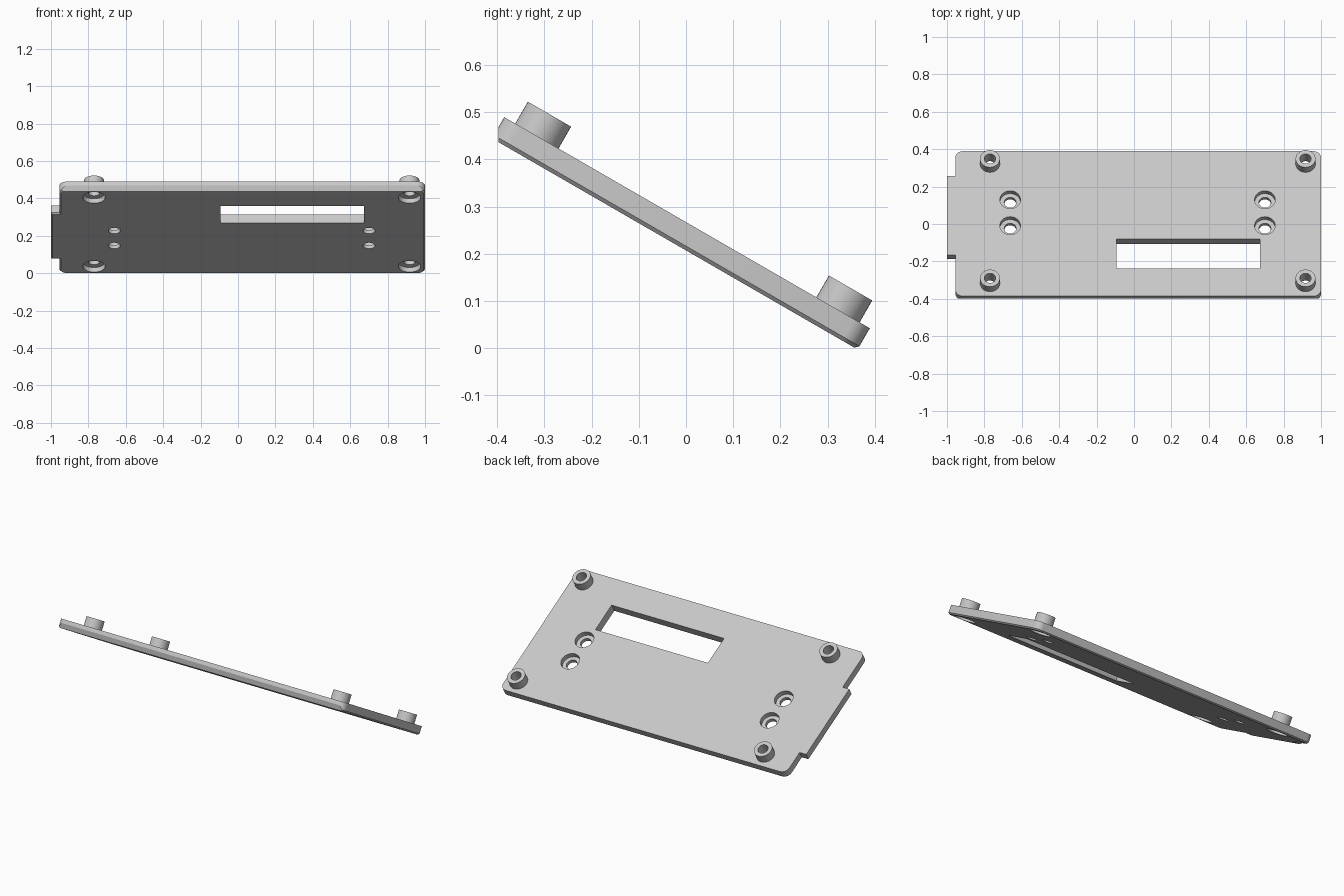
import bpy, bmesh
from math import radians, cos, sin, pi
from mathutils import Matrix, Vector

cube = bpy.data.objects.get("Cube")
if cube:
    bpy.data.objects.remove(cube, do_unlink=True)

# Tilted frame: local z = 0 is the upper surface of the plate
FRAME = Matrix.Translation((0, 0, 0.267)) @ Matrix.Rotation(radians(-30), 4, 'X')
THICK = 0.052
SEGS = 40

grey = bpy.data.materials.new("light_grey")
grey.use_nodes = True
colour = (0.58, 0.58, 0.58, 1)
grey.diffuse_color = colour
grey.node_tree.nodes["Principled BSDF"].inputs["Base Color"].default_value = colour


def finish(name, bm):
    """Tilt the mesh into place and turn it into an object."""
    bmesh.ops.recalc_face_normals(bm, faces=bm.faces)
    mesh = bpy.data.meshes.new(name)
    bm.to_mesh(mesh)
    bm.free()
    mesh.materials.append(grey)
    obj = bpy.data.objects.new(name, mesh)
    bpy.context.collection.objects.link(obj)
    return obj


def smooth(obj):
    obj.data.shade_smooth()
    obj.data.set_sharp_from_angle(angle=radians(30))


def lathe(bm, x, y, profile, ring=False):
    """Revolve (radius, height) pairs about a vertical axis; ring closes the profile."""
    loops = [[bm.verts.new((x + r * cos(2 * pi * i / SEGS), y + r * sin(2 * pi * i / SEGS), z))
              for i in range(SEGS)] for r, z in profile]
    pairs = list(zip(loops, loops[1:]))
    if ring:
        pairs.append((loops[-1], loops[0]))
    else:
        bm.faces.new(loops[0])
        bm.faces.new(loops[-1])
    for a, b in pairs:
        for i in range(SEGS):
            j = (i + 1) % SEGS
            bm.faces.new((a[i], a[j], b[j], b[i]))


# Plate outline: four rounded corners and a square tab on one side
LEFT, RIGHT, FRONT, BACK, R = -0.955, 1.0, -0.445, 0.45, 0.04


def corner(cx, cy, start):
    return [(cx + R * cos(radians(start + a)), cy + R * sin(radians(start + a)))
            for a in range(0, 91, 15)]


outline = (corner(RIGHT - R, FRONT + R, -90) + corner(RIGHT - R, BACK - R, 0)
           + corner(LEFT + R, BACK - R, 90)
           + [(LEFT, 0.295), (-1, 0.295), (-1, -0.19), (LEFT, -0.19)]
           + corner(LEFT + R, FRONT + R, 180))
bm = bmesh.new()
base = bm.faces.new([bm.verts.new((x, y, -THICK)) for x, y in outline])
rim = list(base.edges)
top = bmesh.ops.extrude_face_region(bm, geom=[base], use_keep_orig=True)["geom"]
bmesh.ops.translate(bm, vec=(0, 0, THICK),
                    verts=[v for v in top if isinstance(v, bmesh.types.BMVert)])
bmesh.ops.recalc_face_normals(bm, faces=bm.faces)

# Narrow chamfer round the underside, then a vertical cut along the high edge
bmesh.ops.bevel(bm, geom=rim, offset=0.008, segments=1, affect='EDGES', profile=0.5)
bm.transform(FRAME)
cut = bmesh.ops.bisect_plane(bm, geom=bm.verts[:] + bm.edges[:] + bm.faces[:],
                             plane_co=(0, -0.397, 0), plane_no=(0, -1, 0), clear_outer=True)
bmesh.ops.holes_fill(bm, edges=[e for e in bm.edges if e.is_boundary], sides=0)
plate = finish("mounting_plate", bm)

# Cutter: window, counterbored screw holes and boss holes
bm = bmesh.new()
x0, x1, y0, y1 = -0.093, 0.675, -0.275, -0.093
box = Matrix.Translation(((x0 + x1) / 2, (y0 + y1) / 2, 0)) @ Matrix.Diagonal((x1 - x0, y1 - y0, 0.3, 1))
bmesh.ops.create_cube(bm, size=1, matrix=box)
for x in (-0.662, 0.7):
    for y in (0.15, -0.01):
        lathe(bm, x, y, [(0.032, -0.1), (0.032, -0.03), (0.055, -0.03), (0.055, 0.05)])
BOSSES = [(x, y) for x in (-0.77, 0.917) for y in (-0.365, 0.372)]
for x, y in BOSSES:
    lathe(bm, x, y, [(0.06, -0.1), (0.06, -0.024), (0.03, -0.024), (0.03, 0.05)])
bm.transform(FRAME)
cutter = finish("hole_cutter", bm)
cutter.hide_render = True

mod = plate.modifiers.new("holes", 'BOOLEAN')
mod.operation = 'DIFFERENCE'
mod.solver = 'EXACT'
mod.object = cutter
bpy.context.view_layer.update()
deps = bpy.context.evaluated_depsgraph_get()
result = bpy.data.meshes.new_from_object(plate.evaluated_get(deps))
plate.modifiers.clear()
plate.data = result
bpy.data.objects.remove(cutter, do_unlink=True)
smooth(plate)

# Hollow standoff bosses on the upper surface
for n, (x, y) in enumerate(BOSSES):
    bm = bmesh.new()
    lathe(bm, x, y, [(0.03, 0), (0.053, 0), (0.053, 0.0535), (0.03, 0.0535)], ring=True)
    bm.transform(FRAME)
    smooth(finish(f"standoff_boss_{n + 1}", bm))
